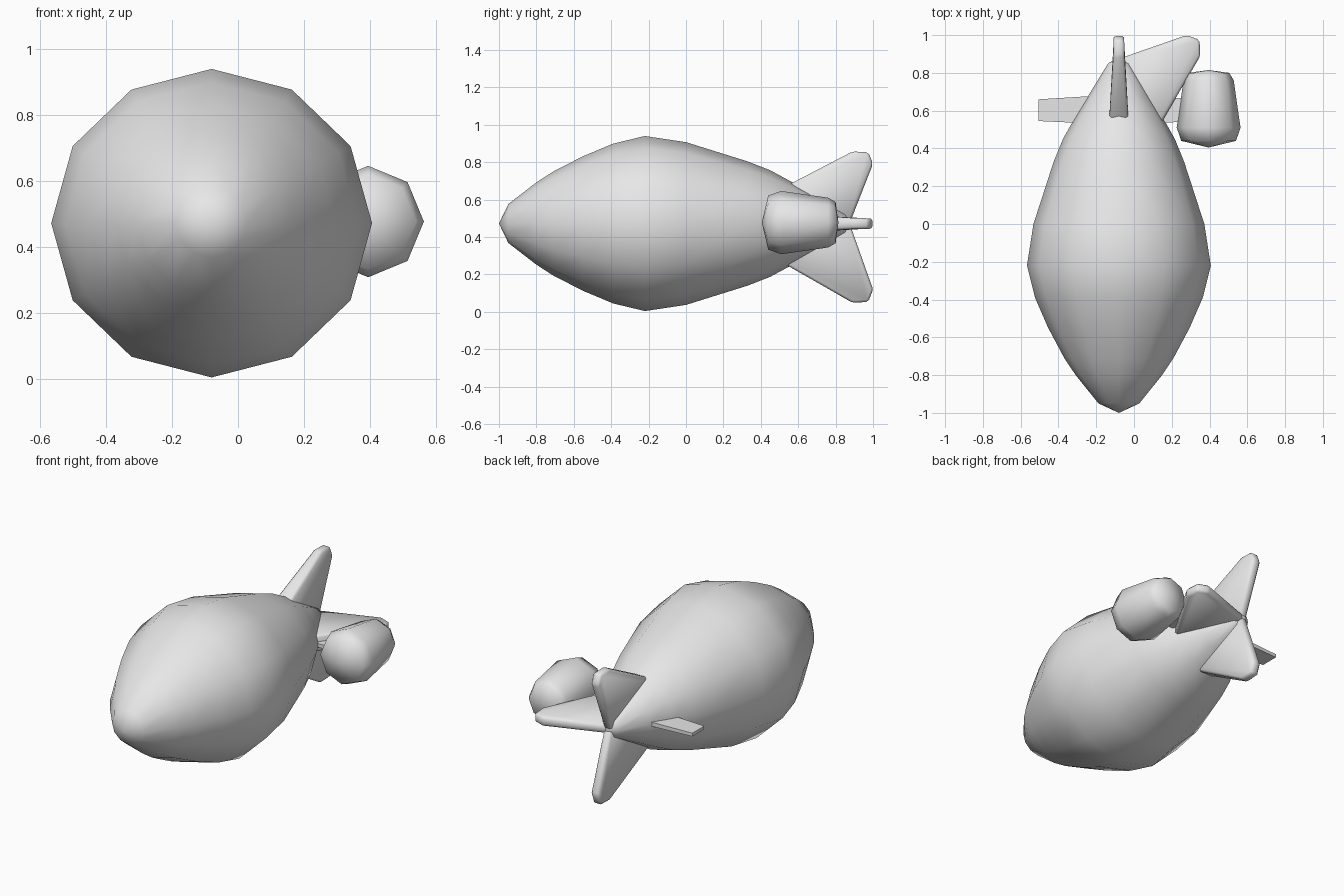
import bpy
import bmesh
from math import cos, sin, tau, radians
from mathutils import Vector

old = bpy.data.objects.get("Cube")
if old:
    bpy.data.objects.remove(old, do_unlink=True)

grey = bpy.data.materials.new("light_grey")
grey.use_nodes = True
grey.diffuse_color = (0.8, 0.8, 0.8, 1)
grey.node_tree.nodes["Principled BSDF"].inputs["Base Color"].default_value = (0.8, 0.8, 0.8, 1)

AXIS = Vector((-0.08, 0, 0.472))


def finish(name, bm, angle, bevel=0):
    bmesh.ops.recalc_face_normals(bm, faces=bm.faces)
    if bevel:
        bmesh.ops.bevel(bm, geom=bm.edges[:], offset=bevel, segments=1,
                        affect='EDGES', clamp_overlap=True)
    mesh = bpy.data.meshes.new(name)
    bm.to_mesh(mesh)
    bm.free()
    mesh.materials.append(grey)
    obj = bpy.data.objects.new(name, mesh)
    bpy.context.collection.objects.link(obj)
    bpy.ops.object.select_all(action='DESELECT')
    obj.select_set(True)
    bpy.context.view_layer.objects.active = obj
    bpy.ops.object.shade_smooth_by_angle(angle=radians(angle))
    return obj


def lathe(name, centre, profile, sides, widen=1.0):
    """Closed body along y; first and last profile points are poles."""
    bm = bmesh.new()
    nose = bm.verts.new(centre + Vector((0, profile[0][0], 0)))
    tail = bm.verts.new(centre + Vector((0, profile[-1][0], 0)))
    rings = [[bm.verts.new(centre + Vector((r * widen * cos(tau * i / sides), y,
                                            r * sin(tau * i / sides))))
              for i in range(sides)] for y, r in profile[1:-1]]
    for i in range(sides):
        j = (i + 1) % sides
        bm.faces.new((nose, rings[0][i], rings[0][j]))
        bm.faces.new((tail, rings[-1][j], rings[-1][i]))
        for a, b in zip(rings, rings[1:]):
            bm.faces.new((a[i], b[i], b[j], a[j]))
    return finish(name, bm, 70)


def slab(name, outline, out, across, stretch, bevel, angle):
    """Tapered plate: outline points are (y, distance from axis, half thickness)."""
    bm = bmesh.new()
    sides = [[bm.verts.new(AXIS + Vector((0, y, 0)) + out * r * stretch + across * t * s)
              for y, r, t in outline] for s in (-1, 1)]
    for loop in sides:
        bm.faces.new(loop)
    n = len(outline)
    for i in range(n):
        j = (i + 1) % n
        bm.faces.new((sides[0][i], sides[0][j], sides[1][j], sides[1][i]))
    return finish(name, bm, angle, bevel)


# Twelve-sided hull
lathe("hull", AXIS, [(-1, 0), (-0.95, 0.104), (-0.8, 0.22), (-0.71, 0.278), (-0.55, 0.36),
                     (-0.39, 0.427), (-0.22, 0.468), (0, 0.435), (0.33, 0.332),
                     (0.45, 0.285), (0.57, 0.22), (0.68, 0.155), (0.85, 0.055), (0.885, 0)],
      12, 1.04)

# Tail fins: above, below and on the left
X, Z = Vector((1, 0, 0)), Vector((0, 0, 1))
fin = [(0.4, 0, 0.06), (0.4, 0.13, 0.06), (0.89, 0.385, 0.028),
       (0.975, 0.381, 0.028), (1, 0.32, 0.028), (0.875, 0, 0.025)]
for name, out, across, stretch in (("upper_fin", Z, X, 1), ("lower_fin", -Z, X, 1.1),
                                   ("left_fin", X, Z, 1.12)):
    slab(name, fin, out, across, stretch, 0.012, 60)

# Thin engine struts on both sides
strut = [(0.53, 0.1, 0.013), (0.545, 0.425, 0.01), (0.66, 0.425, 0.01), (0.68, 0.1, 0.013)]
for name, out in (("left_strut", X), ("right_strut", -X)):
    slab(name, strut, out, Z, 1, 0, 30)

# Eight-sided engine pod
lathe("left_engine_pod", Vector((0.395, 0, 0.477)),
      [(0.405, 0), (0.44, 0.145), (0.51, 0.169), (0.76, 0.133), (0.8, 0.11), (0.815, 0)], 8)
